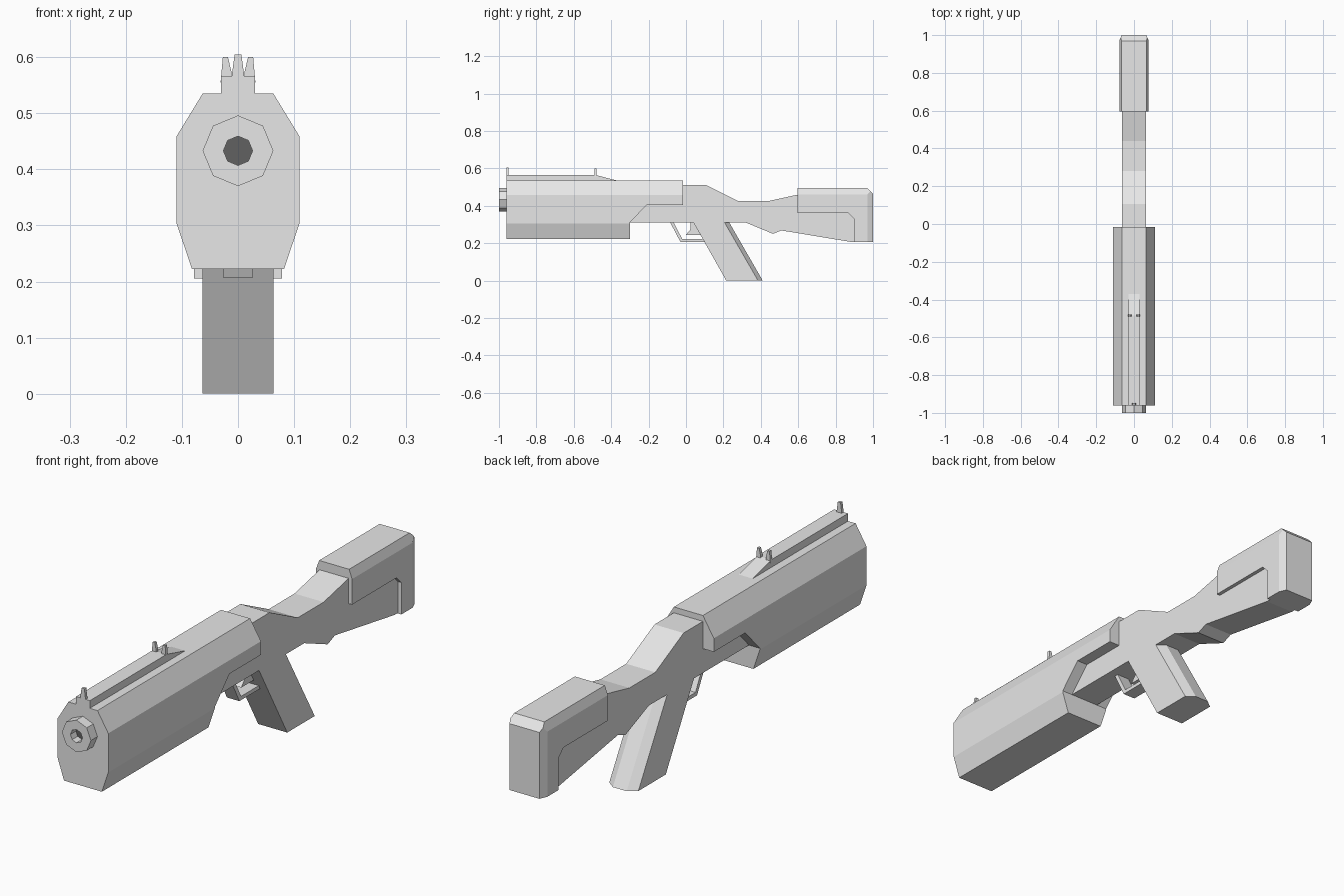
import bpy, bmesh, math
from mathutils import Vector

if "Cube" in bpy.data.objects:
    bpy.data.objects.remove(bpy.data.objects["Cube"])


def material(name, value):
    m = bpy.data.materials.new(name)
    m.use_nodes = True
    colour = (value, value, value, 1)
    m.diffuse_color = colour
    m.node_tree.nodes["Principled BSDF"].inputs["Base Color"].default_value = colour
    return m


GREY = material("light grey", 0.8)
DARK = material("dark grey", 0.12)


def finish(bm, name, mat=GREY):
    bmesh.ops.recalc_face_normals(bm, faces=bm.faces[:])
    mesh = bpy.data.meshes.new(name)
    bm.to_mesh(mesh)
    bm.free()
    mesh.materials.append(mat)
    obj = bpy.data.objects.new(name, mesh)
    bpy.context.collection.objects.link(obj)
    return obj


def extrude(bm, points, offset):
    """Turn a closed outline into a solid."""
    face = bm.faces.new([bm.verts.new(p) for p in points])
    out = bmesh.ops.extrude_face_region(bm, geom=[face], use_keep_orig=True)
    moved = [v for v in out["geom"] if isinstance(v, bmesh.types.BMVert)]
    bmesh.ops.translate(bm, verts=moved, vec=offset)


def chamfer(bm, a, b, c):
    """Trim both sides by the plane through three points and its mirror image."""
    for side in (1, -1):
        p, q, r = (Vector((side * v[0], v[1], v[2])) for v in (a, b, c))
        normal = (q - p).cross(r - p).normalized()
        if normal.x * side < 0:
            normal.negate()
        bmesh.ops.bisect_plane(bm, geom=bm.verts[:] + bm.edges[:] + bm.faces[:],
                               dist=1e-5, plane_co=p, plane_no=normal, clear_outer=True)
        open_edges = [e for e in bm.edges if e.is_boundary]
        bmesh.ops.holes_fill(bm, edges=open_edges, sides=0)


def side_part(name, profile, half, cuts=()):
    """Solid from a (y, z) side profile, centred on x."""
    bm = bmesh.new()
    extrude(bm, [(-half, y, z) for y, z in profile], (2 * half, 0, 0))
    for cut in cuts:
        chamfer(bm, *cut)
    return finish(bm, name)


def front_part(name, profile, y, depth):
    """Solid from an (x, z) front profile."""
    bm = bmesh.new()
    extrude(bm, [(x, y, z) for x, z in profile], (0, depth, 0))
    return finish(bm, name)


# Main housing with sloped shoulders and an undercut rear
side_part("housing",
          [(-.96, .222), (-.30, .222), (-.30, .31), (-.21, .405),
           (-.015, .405), (-.015, .535), (-.96, .535)], .11,
          [((.063, 0, .535), (.11, 0, .458), (.11, 1, .458)),
           ((.082, 0, .222), (.11, 0, .305), (.11, 1, .305))])

# Receiver running back into the stock
side_part("receiver_and_stock",
          [(-.30, .31), (.32, .31), (.465, .25), (.51, .268), (.88, .207), (.95, .207),
           (.95, .46), (.60, .46), (.44, .425), (.28, .425), (.105, .512),
           (-.02, .512), (-.02, .42), (-.21, .42)], .063)

# Stock pad wrapped over the rear
side_part("stock_pad",
          [(.595, .36), (.87, .36), (.90, .33), (.90, .205), (1, .205),
           (1, .465), (.97, .495), (.595, .495)], .078,
          [((.065, 0, .495), (.078, 0, .46), (.078, 1, .46)),
           ((.065, 1, 0), (.078, .97, 0), (.078, .97, 1))])

# Raked grip with chamfered rear edges
side_part("grip",
          [(.029, .33), (.215, 0), (.41, 0), (.22, .33)], .063,
          [((.063, .385, 0), (.063, .195, .33), (.03, .41, 0))])

# Trigger and its guard
side_part("trigger_guard",
          [(-.085, .312), (-.03, .207), (.105, .207), (.095, .222),
           (-.02, .222), (-.067, .312)], .027)
side_part("trigger",
          [(.025, .312), (.025, .275), (0, .245), (.08, .245), (.05, .312)], .014)

# Top rail with a tapered rear end
side_part("top_rail",
          [(-.96, .53), (-.96, .565), (-.485, .565), (-.37, .535), (-.37, .53)], .03)

# Sights
front_part("front_sight", [(-.012, .56), (.012, .56), (.006, .605), (-.006, .605)],
           -.96, .012)
for label, s in (("left", 1), ("right", -1)):
    front_part("rear_sight_" + label,
               [(s * x, z) for x, z in ((.031, .555), (.012, .555), (.012, .575),
                                        (.018, .6), (.027, .6))], -.49, .012)

# Eight-sided muzzle, lathed around the barrel axis
SIDES, AXIS = 8, .433


def ring(bm, radius, y, turn=0):
    angles = [2 * math.pi * i / SIDES + turn for i in range(SIDES)]
    return [bm.verts.new((radius * math.cos(a), y, AXIS + radius * math.sin(a)))
            for a in angles]


bm = bmesh.new()
rings = [ring(bm, r, y) for r, y in ((.063, -.955), (.063, -1), (.026, -1), (.026, -.955))]
for k in range(4):
    a, b = rings[k], rings[(k + 1) % 4]
    for i in range(SIDES):
        j = (i + 1) % SIDES
        bm.faces.new((a[i], a[j], b[j], b[i]))
finish(bm, "muzzle")

# Dark end of the bore
bm = bmesh.new()
bore = ring(bm, .027, -.966)
extrude(bm, [v.co.copy() for v in bore], (0, .005, 0))
bmesh.ops.delete(bm, geom=[v for v in bore if not v.link_faces], context="VERTS")
finish(bm, "bore_end", DARK)
